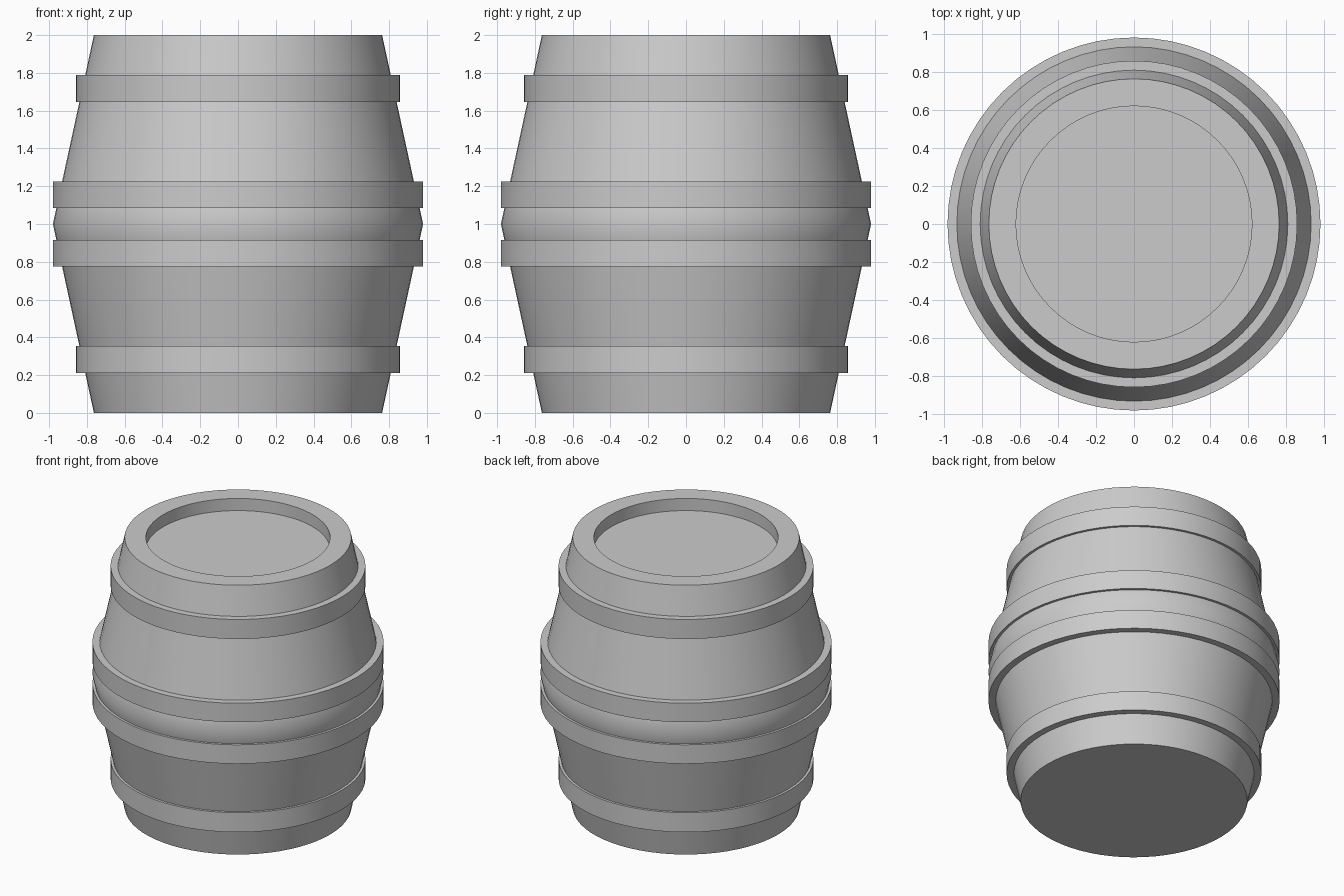
import bpy, bmesh, math

SEGMENTS = 64
MID_R, END_R = 0.98, 0.763
HEAD_R, HEAD_Z = 0.62, 1.91

cube = bpy.data.objects.get("Cube")
if cube:
    bpy.data.objects.remove(cube)

grey = bpy.data.materials.new("plain grey")
grey.use_nodes = True
grey.diffuse_color = (0.6, 0.6, 0.6, 1)
grey.node_tree.nodes["Principled BSDF"].inputs["Base Color"].default_value = (0.6, 0.6, 0.6, 1)


def body_radius(z):
    """Radius of the double-cone barrel wall at height z."""
    return MID_R - (MID_R - END_R) * abs(z - 1)


def lathe(name, profile, closed=False):
    """Spin an (r, z) profile about the z axis into a smooth solid."""
    bm = bmesh.new()
    points = [bm.verts.new((r, 0, z)) for r, z in profile]
    pairs = list(zip(points, points[1:]))
    if closed:
        pairs.append((points[-1], points[0]))
    edges = [bm.edges.new(pair) for pair in pairs]
    bmesh.ops.spin(bm, geom=points + edges, cent=(0, 0, 0), axis=(0, 0, 1),
                   angle=math.tau, steps=SEGMENTS, use_merge=True)
    bmesh.ops.remove_doubles(bm, verts=bm.verts, dist=1e-4)
    # Cap the open ends with flat discs
    bmesh.ops.holes_fill(bm, edges=[e for e in bm.edges if e.is_boundary])
    bmesh.ops.recalc_face_normals(bm, faces=bm.faces)
    mesh = bpy.data.meshes.new(name)
    bm.to_mesh(mesh)
    bm.free()
    mesh.materials.append(grey)
    obj = bpy.data.objects.new(name, mesh)
    bpy.context.collection.objects.link(obj)
    bpy.ops.object.select_all(action="DESELECT")
    obj.select_set(True)
    bpy.context.view_layer.objects.active = obj
    bpy.ops.object.shade_smooth_by_angle(angle=math.radians(30))
    return obj


# Hoops: name, bottom, top and outer radius, mirrored about the middle
hoops = []
for label, low, high, radius in (("end", 0.21, 0.355, 0.858), ("middle", 0.775, 0.916, 0.98)):
    hoops.append((f"lower_{label}_hoop", low, high, radius))
    hoops.append((f"upper_{label}_hoop", 2 - high, 2 - low, radius))

# Barrel body: wall with a loop at every hoop edge, then the rim and sunken head
heights = sorted([0, 1, 2] + [z for hoop in hoops for z in hoop[1:3]])
wall = [(body_radius(z), z) for z in heights]
lathe("barrel_body", wall + [(HEAD_R, 2), (HEAD_R, HEAD_Z)])

# Hoops: straight outside, inner face set just inside the tapered wall
for name, low, high, radius in hoops:
    lathe(name, [(body_radius(low) - 0.01, low), (radius, low),
                 (radius, high), (body_radius(high) - 0.01, high)], closed=True)
